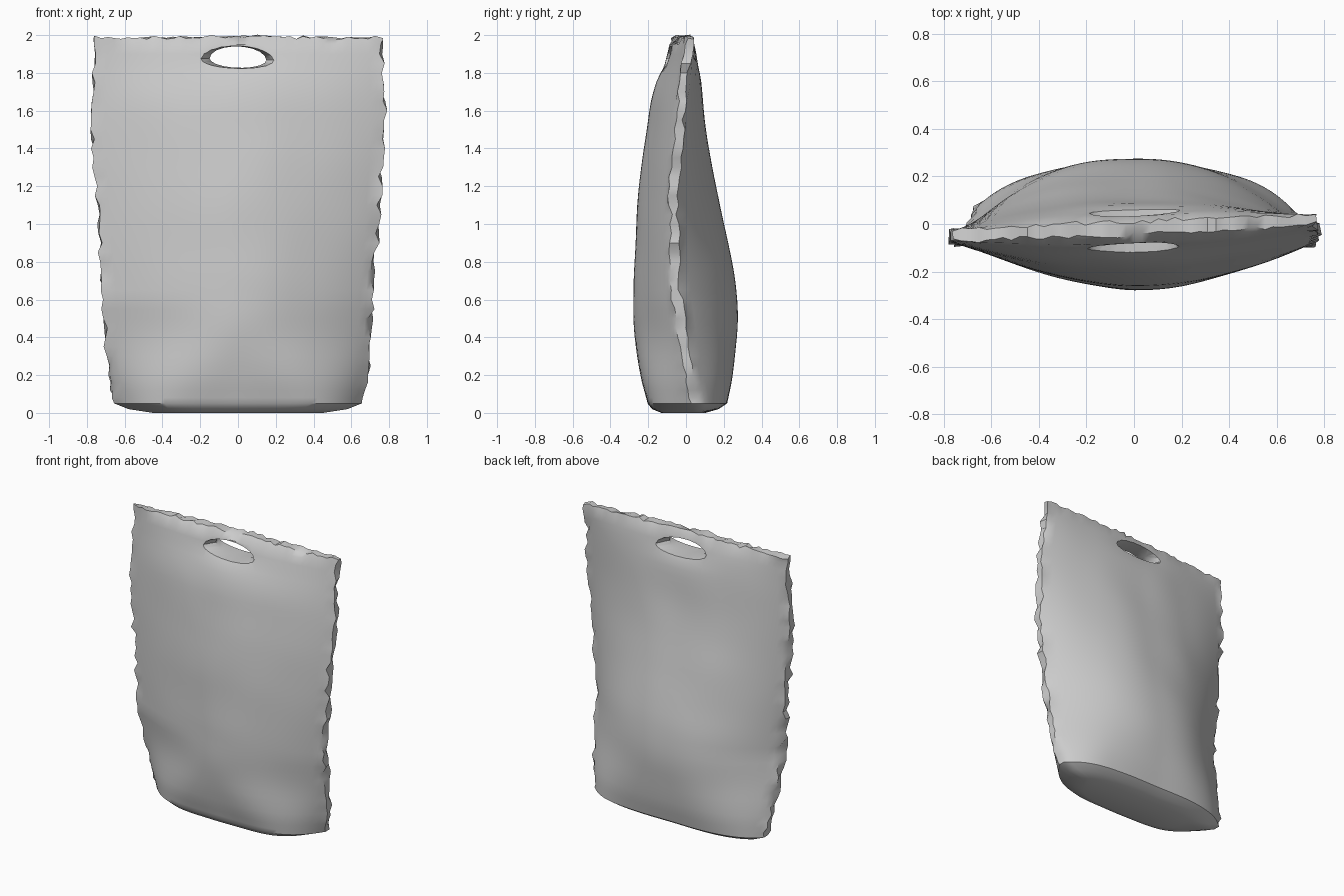
import bpy, bmesh, math, random
from mathutils import noise, Vector

random.seed(4)
cube = bpy.data.objects.get("Cube")
if cube:
    bpy.data.objects.remove(cube)

grey = bpy.data.materials.new("plain_grey")
grey.use_nodes = True
color = (0.6, 0.6, 0.6, 1)
grey.diffuse_color = color
grey.node_tree.nodes["Principled BSDF"].inputs["Base Color"].default_value = color

# Height, half width, front bulge y, back bulge y
PROFILE = [
    (0.0, 0.45, -0.13, 0.1), (0.02, 0.58, -0.18, 0.17), (0.05, 0.655, -0.205, 0.215),
    (0.2, 0.69, -0.25, 0.25), (0.5, 0.705, -0.28, 0.277), (0.7, 0.715, -0.277, 0.264),
    (1.0, 0.74, -0.264, 0.2), (1.3, 0.763, -0.237, 0.135), (1.55, 0.775, -0.203, 0.1),
    (1.7, 0.772, -0.18, 0.085), (1.78, 0.767, -0.142, 0.075), (1.87, 0.76, -0.11, 0.06),
    (1.95, 0.758, -0.088, 0.038), (1.985, 0.757, -0.045, 0.012),
]
COLUMNS = 44


def section(z):
    for a, b in zip(PROFILE, PROFILE[1:]):
        if z <= b[0]:
            f = (z - a[0]) / (b[0] - a[0])
            return [p + (q - p) * f for p, q in zip(a, b)][1:]
    return PROFILE[-1][1:]


def smooth_section(z):
    # Average neighbouring heights so the sides curve without bands
    reach = min(0.08, max(0, z - 0.05) / 2, max(0, 1.985 - z) / 2)
    samples = [section(z + reach * k) for k in (-1, -0.5, 0, 0.5, 1)]
    return [sum(values) / len(samples) for values in zip(*samples)]


def seam_y(t, z):
    # The seam runs askew, dips forward halfway up and turns back at the foot
    dip = -0.055 * math.sin(math.pi * min(z / 1.95, 1)) * (0.8 + 0.65 * t)
    foot = (0.08 - 0.035 * t) * max(0, 1 - z / 0.6)
    return -0.017 + 0.033 * t + dip + foot


def build(name, rings, cap):
    bm = bmesh.new()
    rows = [[bm.verts.new(p) for p in ring] for ring in rings]
    n = len(rows[0])
    for low, high in zip(rows, rows[1:]):
        for i in range(n):
            j = (i + 1) % n
            bm.faces.new((low[i], low[j], high[j], high[i]))
    cap(bm, rows[0])
    cap(bm, rows[-1])
    bmesh.ops.recalc_face_normals(bm, faces=bm.faces)
    mesh = bpy.data.meshes.new(name)
    bm.to_mesh(mesh)
    bm.free()
    ob = bpy.data.objects.new(name, mesh)
    bpy.context.collection.objects.link(ob)
    mesh.materials.append(grey)
    return ob


def strip_cap(bm, row):
    # Bridge the front half of a ring to its back half
    n = len(row)
    for i in range(n // 2 - 1):
        bm.faces.new((row[i], row[i + 1], row[n - 2 - i], row[n - 1 - i]))


def crumple(amount):
    return random.triangular(-amount, amount)


# Pouch body: lens-shaped sections with a crimped edge
heights = [0, 0.02, 0.05, 0.08, 0.12, 0.16] + [0.2 + 0.05 * i for i in range(36)] + [1.985]
rings = []
for z in heights:
    width, front, back = smooth_section(z)
    boxy = 3 * max(0, 1 - z / 0.5) ** 2
    ring = []
    for side, bulge in ((-1, front), (1, back)):
        for i in range(COLUMNS + 1):
            t = -side * (2 * i / COLUMNS - 1)
            power = (1.8 + 0.2 * t if side < 0 else 2.3) + boxy
            fill = 1 - abs(t) ** power
            x, height = width * t, z
            edge = side * 0.022
            y = seam_y(t, z) + edge + (bulge - seam_y(0, z) - edge) * fill
            y += 0.008 * noise.noise(Vector((x * 3, z * 3, side * 5))) * fill
            # Pinch around the handle opening
            near = math.exp(-(x / 0.2) ** 2 - ((z - 1.88) / 0.06) ** 2)
            y += (-0.02 - y) * 0.25 * near
            if abs(t) > 0.99 and z > 0.06:
                x += crumple(0.02)
                y += crumple(0.018)
            if z > 1.97:
                height += crumple(0.013) + 0.008 * math.exp(-(x / 0.3) ** 2)
                y += crumple(0.012)
            ring.append((x, y, height))
    rings.append(ring)
bag = build("pouch_body", rings, strip_cap)

# Handle opening: slightly flared arch cut through the top
arch = []
for i in range(18):
    a = 2 * math.pi * i / 18
    lift = 0.068 if math.sin(a) > 0 else 0.045
    arch.append((0.15 * math.cos(a), lift * math.sin(a)))
cut_rings = []
for y, sx, sz in ((-0.2, 1.7, 1.15), (-0.03, 1, 1), (0.15, 1.6, 1.15)):
    cut_rings.append([(x * sx, y, 1.872 + z * sz - 0.03 * x) for x, z in arch])
cutter = build("handle_cutter", cut_rings, lambda bm, row: bm.faces.new(row))
cutter.hide_render = True

cut = bag.modifiers.new("handle_hole", "BOOLEAN")
cut.operation = "DIFFERENCE"
cut.solver = "EXACT"
cut.object = cutter
bpy.context.view_layer.objects.active = bag
bag.select_set(True)
bpy.ops.object.modifier_apply(modifier=cut.name)
bpy.data.objects.remove(cutter)
bpy.ops.object.shade_smooth_by_angle(angle=math.radians(35))
